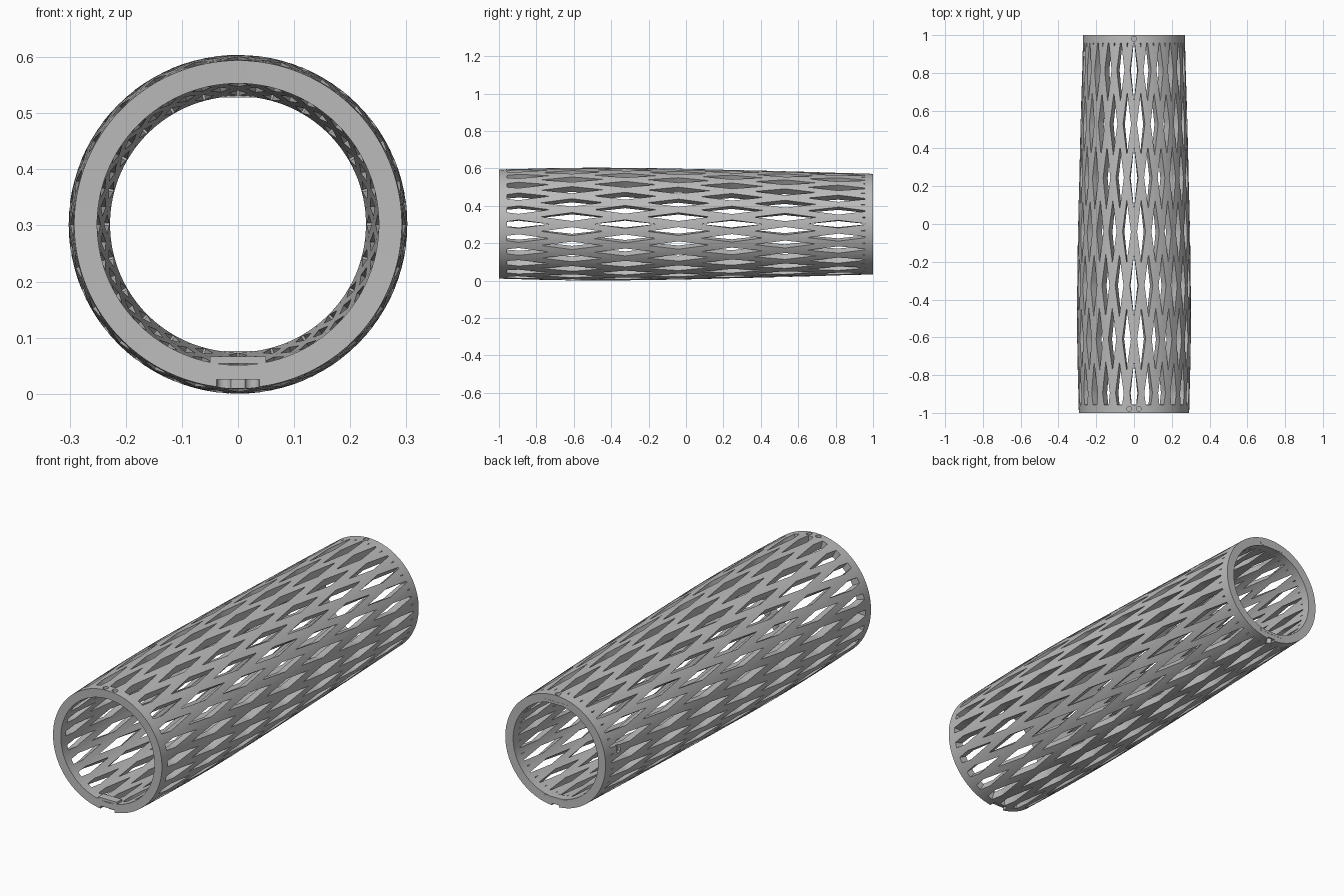
import bpy, bmesh
from math import pi, sin, cos, radians
from mathutils import Vector, Matrix

cube = bpy.data.objects.get("Cube")
if cube:
    bpy.data.objects.remove(cube)

AXIS_Z = 0.302        # height of the tube axis
WALL = 0.041          # wall thickness
AROUND = 24           # openings in one ring
CELL_LENGTH = 0.57    # lattice period along the tube
OPEN = 0.58           # opening size relative to its cell
RIM = 0.957           # openings stop here, solid rims beyond
SIDES = 96            # facets around the tube

grey = bpy.data.materials.new("grey")
grey.diffuse_color = (0.5, 0.5, 0.5, 1)
grey.use_nodes = True
grey.node_tree.nodes["Principled BSDF"].inputs["Base Color"].default_value = (0.5, 0.5, 0.5, 1)


def radius(y):
    """Barrel profile: widest ahead of the middle, tapering to the back."""
    if y < -0.4:
        return 0.302 - 0.01 * ((y + 0.4) / 0.6) ** 2
    return 0.302 - 0.033 * ((y + 0.4) / 1.4) ** 1.3


def finish(bm, name):
    mesh = bpy.data.meshes.new(name)
    bm.to_mesh(mesh)
    bm.free()
    mesh.materials.append(grey)
    obj = bpy.data.objects.new(name, mesh)
    bpy.context.scene.collection.objects.link(obj)
    return obj


def slice_flat(bm, point, normal, clear=False):
    bmesh.ops.bisect_plane(bm, geom=bm.verts[:] + bm.edges[:] + bm.faces[:],
                           plane_co=point, plane_no=normal, clear_outer=clear)


# Lattice wall: flat diamond cells, trimmed, opened, then rolled into a tube
bm = bmesh.new()
hole = bm.faces.layers.int.new("hole")
step = 2 * pi / AROUND
for row in range(-4, 5):
    for col in range(-1, AROUND + 1):
        u = (col + 0.5 * ((row + 1) % 2)) * step
        v = -0.04 + row * CELL_LENGTH / 2
        spokes = [(step / 2, 0), (0, CELL_LENGTH / 2), (-step / 2, 0), (0, -CELL_LENGTH / 2)]
        outer = [bm.verts.new((u + a, v + b, 0)) for a, b in spokes]
        inner = [bm.verts.new((u + a * OPEN, v + b * OPEN, 0)) for a, b in spokes]
        for i in range(4):
            j = (i + 1) % 4
            bm.faces.new((outer[i], outer[j], inner[j], inner[i]))
        bm.faces.new(inner)[hole] = 1
bmesh.ops.remove_doubles(bm, verts=bm.verts[:], dist=1e-4)

for s in (-1, 1):
    slice_flat(bm, (0, s, 0), (0, s, 0), True)
    slice_flat(bm, (0, s * RIM, 0), (0, s, 0))
slice_flat(bm, (0, 0, 0), (-1, 0, 0), True)
slice_flat(bm, (2 * pi, 0, 0), (1, 0, 0), True)
openings = [f for f in bm.faces if f[hole] and abs(f.calc_center_median().y) < RIM]
bmesh.ops.delete(bm, geom=openings, context='FACES')
for k in range(1, SIDES):
    slice_flat(bm, (k * 2 * pi / SIDES, 0, 0), (1, 0, 0))
for v in bm.verts:
    u, y = v.co.x, v.co.y
    v.co = (radius(y) * sin(u), y, AXIS_Z + radius(y) * cos(u))
bmesh.ops.remove_doubles(bm, verts=bm.verts[:], dist=1e-4)
for f in bm.faces:
    f.normal_update()
    c = f.calc_center_median()
    if f.normal.dot(Vector((c.x, 0, c.z - AXIS_Z))) < 0:
        f.normal_flip()
tube = finish(bm, "lattice_tube")
wall = tube.modifiers.new("wall", 'SOLIDIFY')
wall.thickness = WALL
wall.offset = -1

# Cutters for the small rim holes and notches
cutters = []


def cut(name, location, size, round_hole=False):
    bm = bmesh.new()
    if round_hole:
        bmesh.ops.create_cone(bm, cap_ends=True, segments=16, radius1=0.5, radius2=0.5, depth=1)
    else:
        bmesh.ops.create_cube(bm, size=1)
    bmesh.ops.transform(bm, verts=bm.verts, matrix=Matrix.Translation(location) @ Matrix.Diagonal((*size, 1)))
    obj = finish(bm, name)
    mod = tube.modifiers.new(name, 'BOOLEAN')
    mod.object = obj
    mod.solver = 'EXACT'
    cutters.append(obj)


for name, x, y in (("left_pin_hole", 0.025, -0.978), ("right_pin_hole", -0.025, -0.978), ("back_pin_hole", 0, 0.98)):
    cut(name, (x, y, AXIS_Z), (0.026, 0.026, 0.7), True)
cut("front_notch", (0, -1, 0.012), (0.076, 0.05, 0.026))
cut("back_notch", (0, 1, 0.03), (0.04, 0.04, 0.026))
cut("side_notch", (-0.272, 0.9, 0.36), (0.03, 0.025, 0.06))

# Bake the wall and cuts, then shade with sharp rims
bpy.ops.object.select_all(action='DESELECT')
bpy.context.view_layer.objects.active = tube
tube.select_set(True)
bpy.ops.object.convert(target='MESH')
for obj in cutters:
    bpy.data.objects.remove(obj)
bpy.ops.object.shade_smooth_by_angle(angle=radians(30))


# Flat inner pads at the rims
def pad(name, y, z, width):
    bm = bmesh.new()
    bmesh.ops.create_cube(bm, size=1)
    bmesh.ops.transform(bm, verts=bm.verts,
                        matrix=Matrix.Translation((0, y, z)) @ Matrix.Diagonal((width, 0.04, 0.012, 1)))
    finish(bm, name)


pad("front_bottom_pad", -0.98, 0.06, 0.1)
pad("back_bottom_pad", 0.98, 0.07, 0.13)
pad("back_top_pad", 0.98, 0.534, 0.13)
